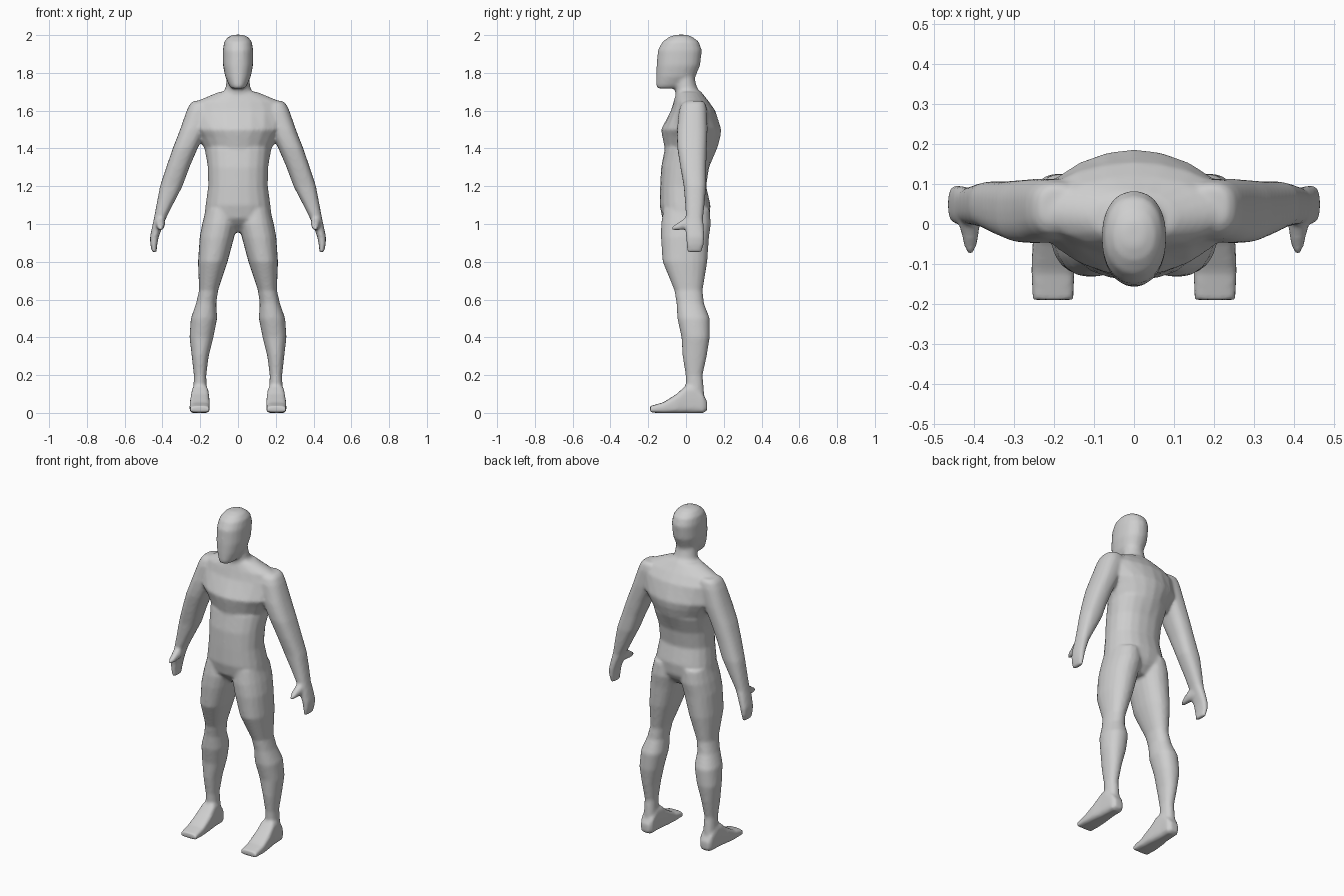
import bpy, bmesh, math

SIDES = 20
bm = bmesh.new()


def loft(rows, axis="z", power=2.2, sign=1):
    """Closed tube through rows of (t, x0, x1, b0, b1); b is y for axis z, z for axis y."""
    rings = []
    for t, x0, x1, b0, b1 in rows:
        ring = []
        for i in range(SIDES):
            a = 2 * math.pi * i / SIDES
            c, s = math.cos(a), math.sin(a)
            u = math.copysign(abs(c) ** (2 / power), c)
            v = math.copysign(abs(s) ** (2 / power), s)
            x = sign * ((x0 + x1) / 2 + u * (x1 - x0) / 2)
            b = (b0 + b1) / 2 + v * (b1 - b0) / 2
            ring.append(bm.verts.new((x, b, t) if axis == "z" else (x, t, b)))
        rings.append(ring)
    faces = [bm.faces.new(rings[0]), bm.faces.new(rings[-1])]
    for r, q in zip(rings, rings[1:]):
        for i in range(SIDES):
            j = (i + 1) % SIDES
            faces.append(bm.faces.new((r[i], r[j], q[j], q[i])))
    bmesh.ops.recalc_face_normals(bm, faces=faces)


def centred(rows, power):
    """Loft of rows (z, half width, front y, back y) on the middle line."""
    loft([(z, -w, w, f, b) for z, w, f, b in rows], power=power)


# head
centred([(1.718, .035, -.152, -.04), (1.735, .048, -.158, .0),
         (1.78, .068, -.158, .05), (1.84, .08, -.156, .075),
         (1.92, .081, -.149, .084), (1.965, .073, -.125, .068),
         (1.99, .053, -.09, .035), (2.002, .025, -.055, .005)], 2.2)
# neck
centred([(1.6, .1, -.05, .1), (1.68, .085, -.055, .09), (1.72, .066, -.06, .06),
         (1.76, .062, -.06, .048), (1.82, .05, -.06, .05)], 2)
# torso
centred([(1.7, .10, -.05, .08), (1.65, .22, -.065, .12), (1.6, .25, -.08, .155),
         (1.5, .243, -.132, .187), (1.46, .212, -.125, .182),
         (1.4, .178, -.113, .165), (1.3, .16, -.13, .122)], 1.85)
centred([(1.4, .17, -.112, .16), (1.3, .16, -.132, .122), (1.2, .158, -.137, .107),
         (1.1, .172, -.14, .13), (1.03, .18, -.125, .125),
         (1.0, .165, -.10, .11), (.955, .09, -.05, .07)], 2.3)

for sign in (1, -1):
    # leg
    loft([(1.08, .01, .17, -.12, .125), (1.0, .004, .19, -.132, .132),
          (.93, .02, .203, -.133, .122), (.8, .055, .212, -.124, .113),
          (.65, .105, .206, -.062, .088), (.58, .115, .222, -.05, .095),
          (.5, .11, .25, -.046, .126), (.4, .13, .257, -.024, .126),
          (.3, .155, .245, -.018, .11), (.2, .168, .234, -.002, .088),
          (.12, .165, .236, .0, .095), (.04, .165, .238, .0, .1)], sign=sign)
    # foot
    loft([(.112, .175, .225, .012, .06), (.09, .16, .24, -.001, .1),
          (.04, .158, .244, -.002, .15), (.0, .154, .247, -.002, .145),
          (-.05, .15, .254, -.002, .1), (-.12, .149, .257, -.002, .056),
          (-.19, .151, .254, .002, .036)], "y", 4, sign)
    # arm and hand
    loft([(1.652, .15, .235, .0, .09), (1.635, .13, .255, -.025, .105),
          (1.6, .12, .272, -.038, .112), (1.5, .165, .307, -.048, .114),
          (1.45, .19, .326, -.048, .112), (1.4, .214, .346, -.046, .11),
          (1.3, .257, .38, -.03, .107), (1.2, .294, .413, -.012, .107),
          (1.1, .346, .432, -.004, .098), (1.03, .381, .445, .0, .09),
          (.98, .402, .456, -.004, .095), (.93, .42, .466, .0, .098),
          (.89, .428, .464, .002, .094), (.85, .431, .455, .008, .082)],
         power=2.5, sign=sign)
    # thumb
    loft([(.04, .39, .44, .975, 1.05), (.0, .386, .437, .97, 1.035),
          (-.035, .389, .43, .968, 1.012), (-.06, .395, .424, .966, .995),
          (-.074, .402, .419, .97, .986)], "y", 2.2, sign)

mesh = bpy.data.meshes.new("body")
bm.to_mesh(mesh)
bm.free()
body = bpy.data.objects.new("body", mesh)
bpy.context.collection.objects.link(body)

grey = bpy.data.materials.new("plain grey")
grey.diffuse_color = (.62, .62, .62, 1)
mesh.materials.append(grey)

# fuse the parts into one continuous skin
skin = body.modifiers.new("skin", "REMESH")
skin.mode = "VOXEL"
skin.voxel_size = .009
skin.use_smooth_shade = True
soften = body.modifiers.new("soften", "SMOOTH")
soften.factor = .5
soften.iterations = 5
